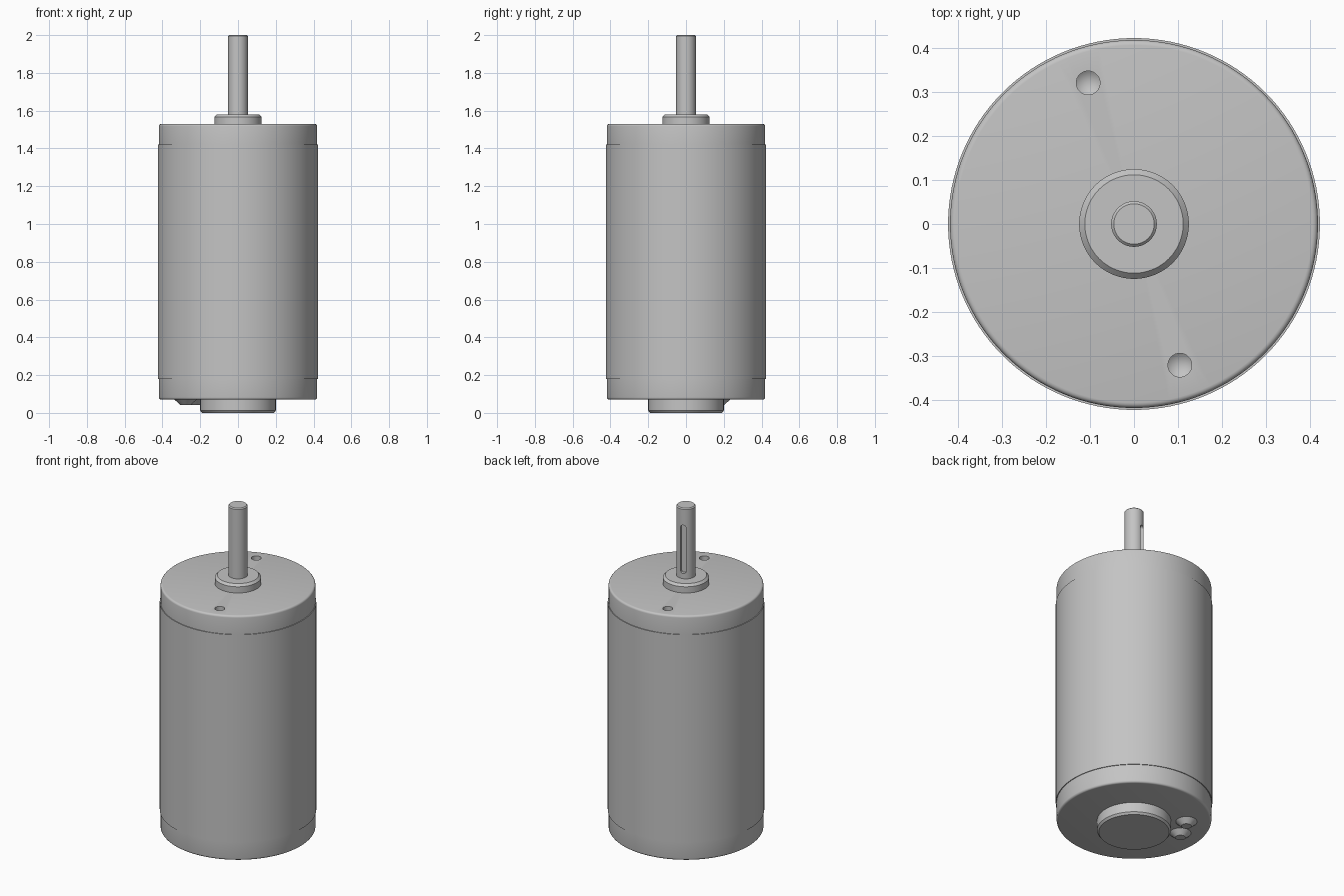
import bpy
import bmesh
from math import pi, sin, cos, radians
from mathutils import Matrix, Vector

cube = bpy.data.objects.get("Cube")
if cube:
    bpy.data.objects.remove(cube, do_unlink=True)

steel = bpy.data.materials.new("grey_steel")
steel.use_nodes = True
GREY = (0.55, 0.55, 0.55, 1)
steel.diffuse_color = GREY
steel.node_tree.nodes["Principled BSDF"].inputs["Base Color"].default_value = GREY


def make_object(name, bm):
    bmesh.ops.recalc_face_normals(bm, faces=bm.faces[:])
    mesh = bpy.data.meshes.new(name)
    bm.to_mesh(mesh)
    bm.free()
    mesh.materials.append(steel)
    obj = bpy.data.objects.new(name, mesh)
    bpy.context.collection.objects.link(obj)
    return obj


def lathe(name, profile, steps=96, at=(0, 0)):
    """Spin (radius, height) points round a vertical axis into a closed solid."""
    bm = bmesh.new()
    verts = [bm.verts.new((r, 0, z)) for r, z in profile]
    edges = [bm.edges.new(pair) for pair in zip(verts, verts[1:])]
    bmesh.ops.spin(bm, geom=verts + edges, cent=(0, 0, 0), axis=(0, 0, 1),
                   angle=2 * pi, steps=steps, use_duplicate=False)
    bmesh.ops.remove_doubles(bm, verts=bm.verts[:], dist=0.0001)
    bmesh.ops.translate(bm, verts=bm.verts[:], vec=(at[0], at[1], 0))
    return make_object(name, bm)


def activate(obj):
    bpy.ops.object.select_all(action='DESELECT')
    obj.select_set(True)
    bpy.context.view_layer.objects.active = obj


def smooth(obj):
    activate(obj)
    bpy.ops.object.shade_smooth_by_angle(angle=radians(25))


def cut(obj, cutter):
    cutter.hide_render = True
    activate(obj)
    mod = obj.modifiers.new("cut", 'BOOLEAN')
    mod.operation = 'DIFFERENCE'
    mod.solver = 'EXACT'
    mod.object = cutter
    bpy.ops.object.modifier_apply(modifier=mod.name)
    bpy.data.objects.remove(cutter, do_unlink=True)


def fillet(radius, z, size, start):
    """Quarter-round corner points, from the side (0) or from the face (1)."""
    sign = 1 if z > 1 else -1
    points = [(radius - size + size * cos(a), z + sign * size * (sin(a) - 1))
              for a in (i * pi / 8 for i in range(5))]
    return points[::-1] if start else points


# Motor can: slightly wider sleeve between two end caps with rounded rims
BOTTOM, TOP, CAP, SLEEVE = 0.07, 1.53, 0.419, 0.4235
can = lathe("motor_can",
            [(0, BOTTOM)] + fillet(CAP, BOTTOM, 0.012, 1)
            + [(CAP, 0.18), (SLEEVE, 0.18), (SLEEVE, 1.42), (CAP, 1.42)]
            + fillet(CAP, TOP, 0.012, 0) + [(0, TOP)], steps=128)

# Two drilled mounting holes with conical bottoms
hole_angle = radians(108)
for turn in (0, pi):
    a = hole_angle + turn
    cut(can, lathe("hole_cutter",
                   [(0, 1.43), (0.027, 1.45), (0.027, 1.6), (0, 1.6)],
                   steps=32, at=(0.338 * cos(a), 0.338 * sin(a))))
smooth(can)

# Bearing bosses at both ends
smooth(lathe("front_bearing_boss",
             [(0, 1.52), (0.125, 1.52), (0.125, 1.567), (0.112, 1.58), (0, 1.58)]))
smooth(lathe("rear_bearing_boss",
             [(0, 0), (0.19, 0), (0.2, 0.012), (0.2, 0.08), (0, 0.08)]))

# Output shaft with a round-ended keyway
shaft = lathe("shaft",
              [(0, 1.57), (0.052, 1.57), (0.052, 1.994), (0.046, 2), (0, 2)], steps=64)
bm = bmesh.new()
half = 0.015
outline = []
for i in range(18):
    a = pi * (i if i < 9 else i - 1) / 8
    z = 1.885 if i < 9 else 1.625
    outline.append(bm.verts.new((0.032, half * cos(a), z + half * sin(a))))
face = bm.faces.new(outline)
extruded = bmesh.ops.extrude_face_region(bm, geom=[face], use_keep_orig=True)
moved = [v for v in extruded["geom"] if isinstance(v, bmesh.types.BMVert)]
bmesh.ops.translate(bm, verts=moved, vec=Vector((0.05, 0, 0)))
bmesh.ops.rotate(bm, verts=bm.verts[:], cent=(0, 0, 0),
                 matrix=Matrix.Rotation(hole_angle, 3, 'Z'))
cut(shaft, make_object("keyway_cutter", bm))
smooth(shaft)

# Two tapered terminals under the rear cap
for name, degrees in (("terminal_a", 142), ("terminal_b", 168)):
    a = radians(degrees)
    smooth(lathe(name, [(0, 0.042), (0.028, 0.042), (0.058, 0.07), (0.058, 0.08), (0, 0.08)],
                 steps=32, at=(0.284 * cos(a), 0.284 * sin(a))))
